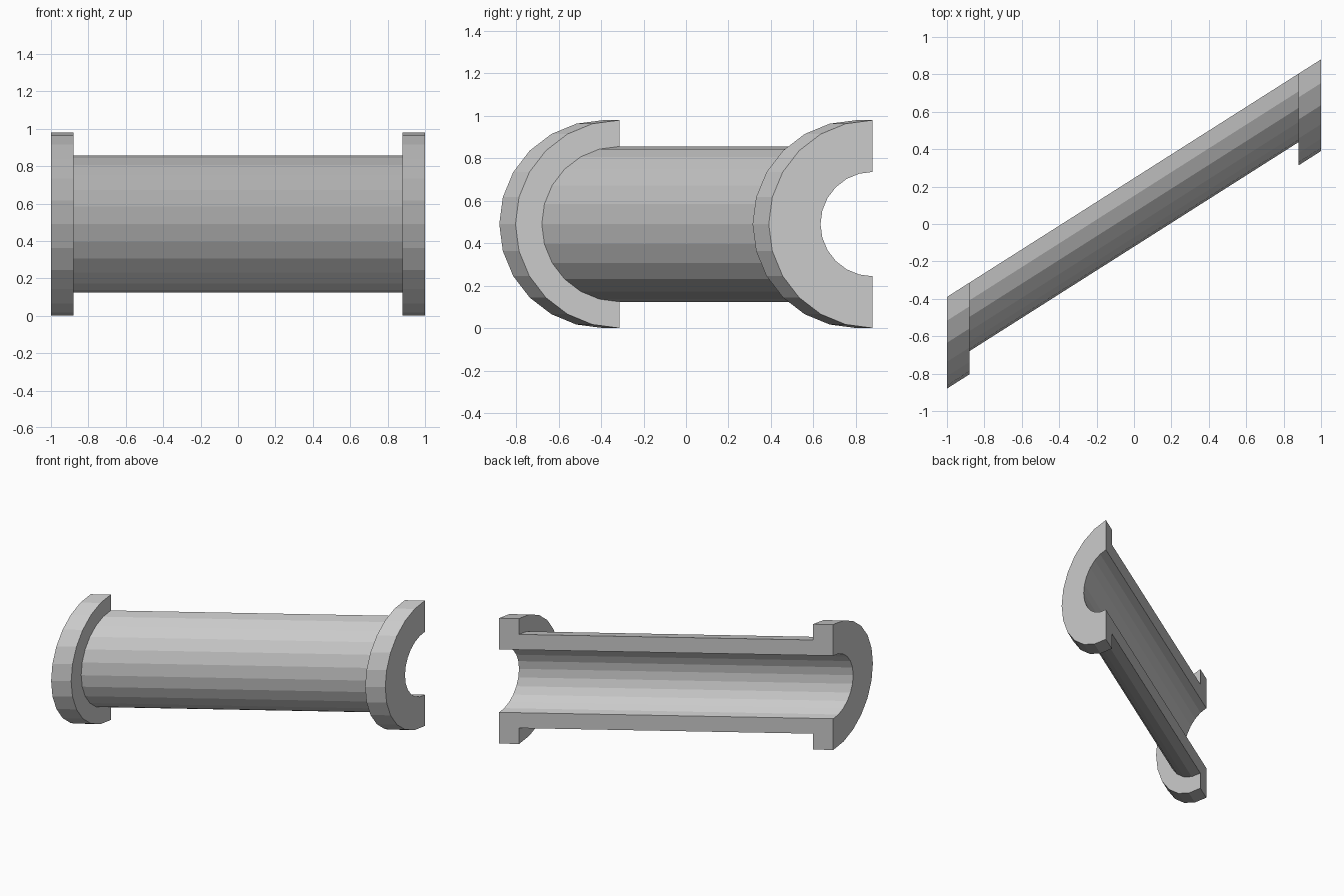
import bpy, bmesh
from math import pi
from mathutils import Matrix, Vector

if "Cube" in bpy.data.objects:
    bpy.data.objects.remove(bpy.data.objects["Cube"])

R_FLANGE, R_PIPE, R_BORE = 0.49, 0.366, 0.246
X_END, X_STEP = 1.0, 0.88
SLOPE, Y_MID = 0.635, 0.245
STEPS = 12

# Lengthwise wall section (x, radius): bore, end flanges, pipe wall
profile = [(-X_END, R_BORE), (X_END, R_BORE), (X_END, R_FLANGE), (X_STEP, R_FLANGE),
           (X_STEP, R_PIPE), (-X_STEP, R_PIPE), (-X_STEP, R_FLANGE), (-X_END, R_FLANGE)]

# Revolve the section half a turn around the x axis, through the front side
bm = bmesh.new()
rings = []
for i in range(STEPS + 1):
    turn = Matrix.Rotation(pi * i / STEPS, 4, 'X')
    rings.append([bm.verts.new(turn @ Vector((x, 0, r))) for x, r in profile])
n = len(profile)
for a, b in zip(rings, rings[1:]):
    for k in range(n):
        m = (k + 1) % n
        bm.faces.new((a[k], a[m], b[m], b[k]))

# Flat cut faces
bm.faces.new(rings[0])
bm.faces.new(rings[-1])

# Slant the half pipe along y and stand it on the ground, cut side facing back
for v in bm.verts:
    v.co.y = -abs(v.co.y) + Y_MID + SLOPE * v.co.x
    v.co.z += R_FLANGE
bmesh.ops.recalc_face_normals(bm, faces=bm.faces)

mesh = bpy.data.meshes.new("slanted_half_pipe")
bm.to_mesh(mesh)
bm.free()
bpy.context.collection.objects.link(bpy.data.objects.new("slanted_half_pipe", mesh))
